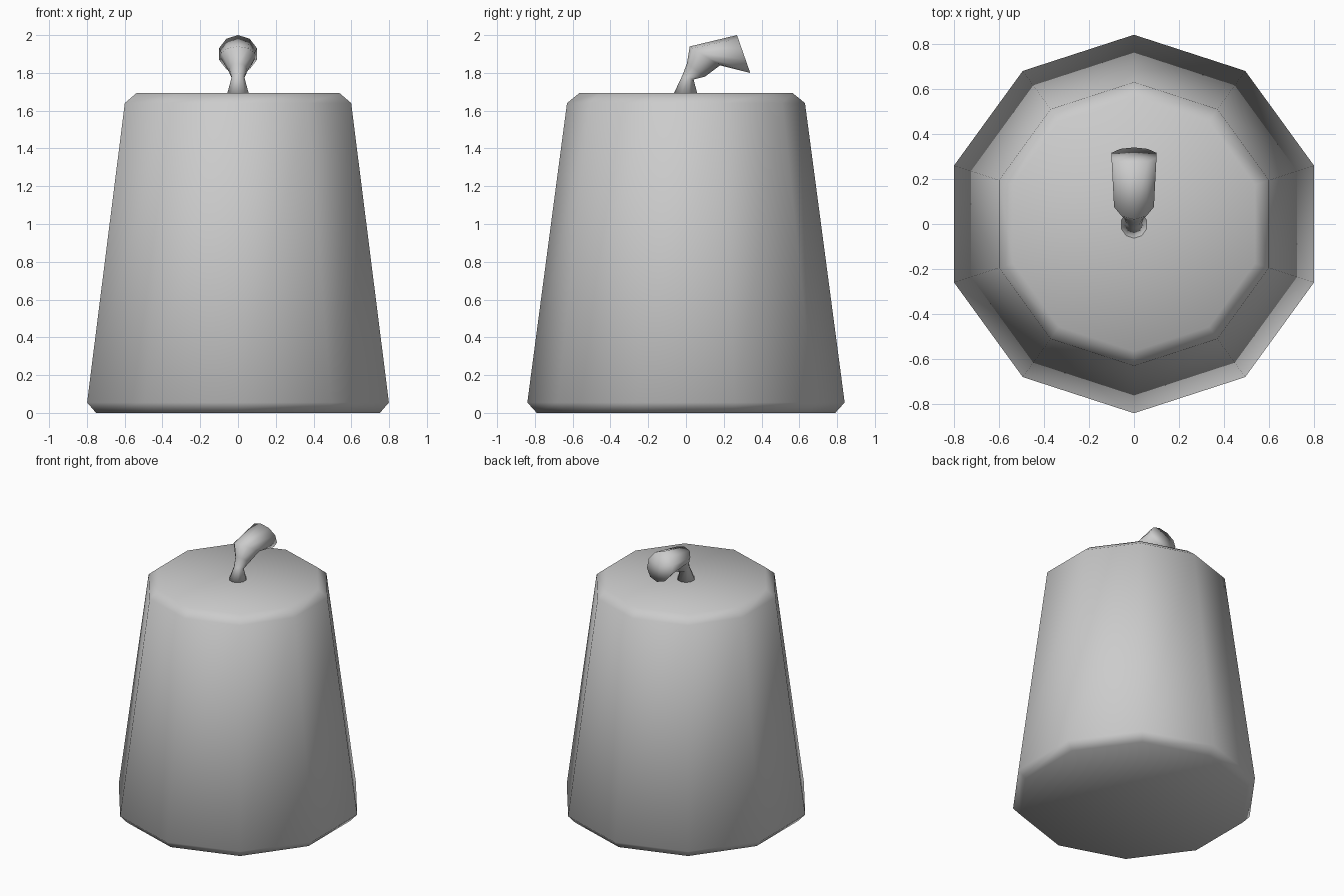
import bpy, bmesh, math

if "Cube" in bpy.data.objects:
    bpy.data.objects.remove(bpy.data.objects["Cube"])

SIDES = 10


def loft(name, rings):
    """Skin a list of closed point rings, cap both ends with fans and shade smooth."""
    bm = bmesh.new()
    loops = [[bm.verts.new(p) for p in ring] for ring in rings]
    for a, b in zip(loops, loops[1:]):
        for i in range(SIDES):
            j = (i + 1) % SIDES
            bm.faces.new((a[i], a[j], b[j], b[i]))
    caps = [bm.faces.new(loops[0][::-1]), bm.faces.new(loops[-1])]
    bmesh.ops.poke(bm, faces=caps)
    bmesh.ops.recalc_face_normals(bm, faces=bm.faces)
    for f in bm.faces:
        f.smooth = True
    mesh = bpy.data.meshes.new(name)
    bm.to_mesh(mesh)
    bm.free()
    obj = bpy.data.objects.new(name, mesh)
    bpy.context.collection.objects.link(obj)
    return obj


def ring(back, front, half_width):
    """Ten-sided ellipse spanning two (y, z) points, with a half width along x."""
    pts = []
    for i in range(SIDES):
        a = 2 * math.pi * i / SIDES
        t = (1 + math.cos(a)) / 2
        pts.append((-half_width * math.sin(a),
                    back[0] + (front[0] - back[0]) * t,
                    back[1] + (front[1] - back[1]) * t))
    return pts


# Tapered wax body with chamfered rims
body_profile = [(0.79, 0.0), (0.84, 0.055), (0.63, 1.64), (0.565, 1.693)]
loft("candle_body", [ring((-r, z), (r, z), r) for r, z in body_profile])

# Bent wick, narrow at the waist and wide at the tip
loft("wick", [
    ring((-0.065, 1.69), (0.06, 1.69), 0.06),
    ring((-0.02, 1.785), (0.04, 1.765), 0.035),
    ring((0.005, 1.85), (0.10, 1.78), 0.05),
    ring((0.02, 1.94), (0.18, 1.84), 0.093),
    ring((0.27, 2.0), (0.34, 1.80), 0.105),
])
